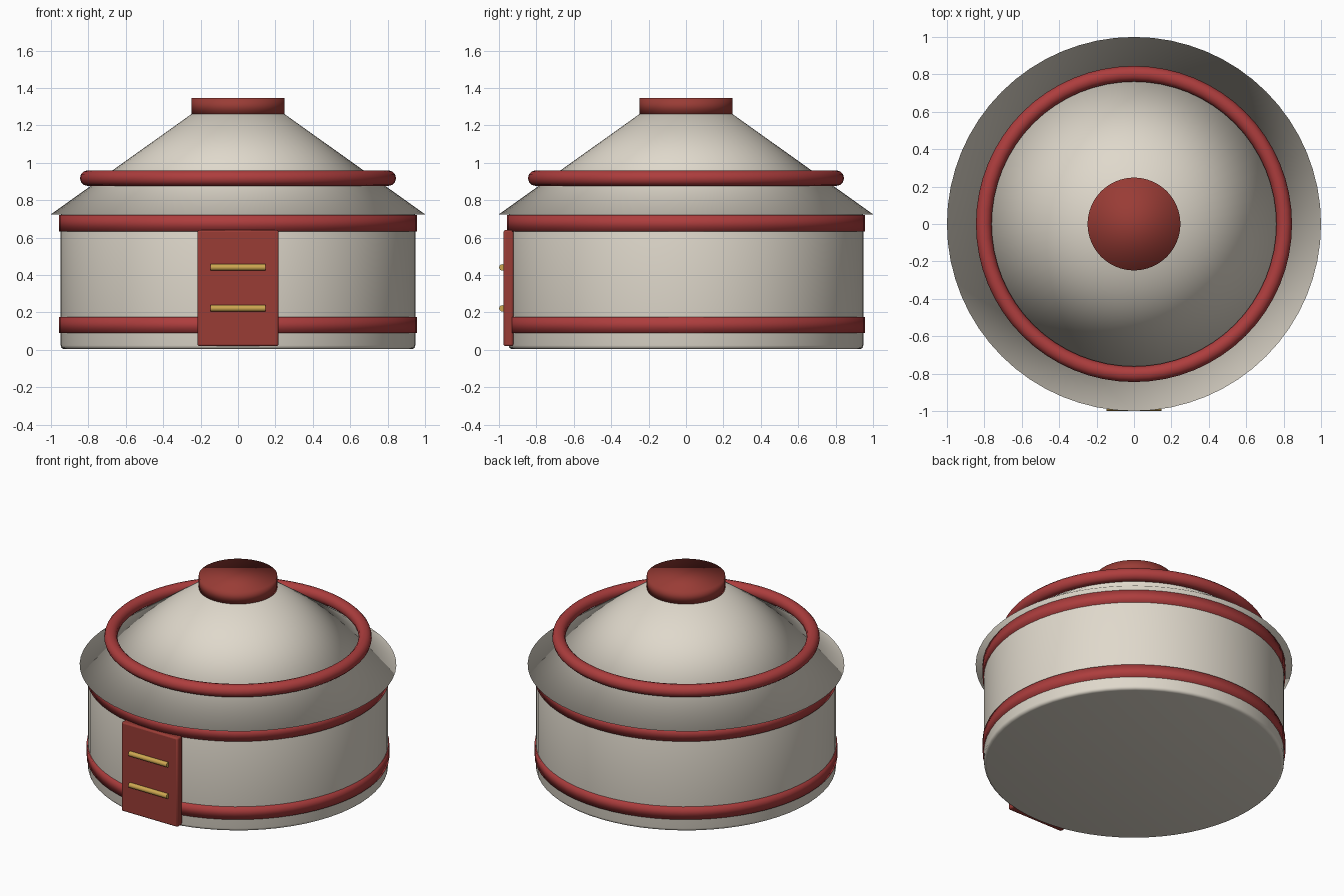
import bpy, math

if "Cube" in bpy.data.objects:
    bpy.data.objects.remove(bpy.data.objects["Cube"])

def material(name, rgb):
    m = bpy.data.materials.new(name)
    m.diffuse_color = (*rgb, 1)
    m.use_nodes = True
    m.node_tree.nodes["Principled BSDF"].inputs["Base Color"].default_value = m.diffuse_color
    return m

CREAM = material("cream felt", (0.74, 0.69, 0.60))
RED = material("band red", (0.42, 0.047, 0.047))
DARK_RED = material("painted wood red", (0.32, 0.045, 0.036))
BRASS = material("brass", (0.60, 0.38, 0.08))

def finish(name, mat, bevel=0, smooth=True, segments=3):
    ob = bpy.context.object
    ob.name = name
    ob.data.materials.append(mat)
    if bevel:
        b = ob.modifiers.new("soft edges", 'BEVEL')
        b.width, b.segments, b.limit_method = bevel, segments, 'ANGLE'
    if smooth:
        bpy.ops.object.shade_smooth()
    return ob

def drum(name, mat, r1, r2, z0, z1, bevel=0):
    bpy.ops.mesh.primitive_cone_add(vertices=64, radius1=r1, radius2=r2, depth=z1 - z0,
                                    location=(0, 0, (z0 + z1) / 2))
    return finish(name, mat, bevel)

# felt wall and conical roof
drum("wall", CREAM, 0.948, 0.948, 0.004, 0.74, 0.02)
drum("roof", CREAM, 1.0, 0.24, 0.725, 1.267)

# crown cap
drum("crown_cap", DARK_RED, 0.248, 0.248, 1.26, 1.347)

# straps around the wall
for name, z in (("lower_band", 0.133), ("upper_band", 0.677)):
    drum(name, RED, 0.956, 0.956, z - 0.043, z + 0.043)

# rope ring on the roof
bpy.ops.mesh.primitive_torus_add(major_radius=0.803, minor_radius=0.042, major_segments=64,
                                 minor_segments=12, location=(0, 0, 0.918))
finish("roof_ring", RED)

# door slab
bpy.ops.mesh.primitive_cube_add(size=1, location=(0, -0.949, 0.33))
door = bpy.context.object
door.scale = (0.434, 0.054, 0.62)
bpy.ops.object.transform_apply(location=False, rotation=False, scale=True)
finish("door", DARK_RED, 0.01, smooth=False, segments=2)
bpy.ops.object.shade_smooth_by_angle(angle=math.radians(40))

# two brass bars on the door
for i, z in enumerate((0.222, 0.441)):
    bpy.ops.mesh.primitive_cylinder_add(vertices=16, radius=0.017, depth=0.294,
                                        location=(0, -0.982, z),
                                        rotation=(0, math.pi / 2, 0))
    finish(f"door_bar_{i + 1}", BRASS, smooth=False)
    bpy.ops.object.shade_smooth_by_angle(angle=math.radians(40))
